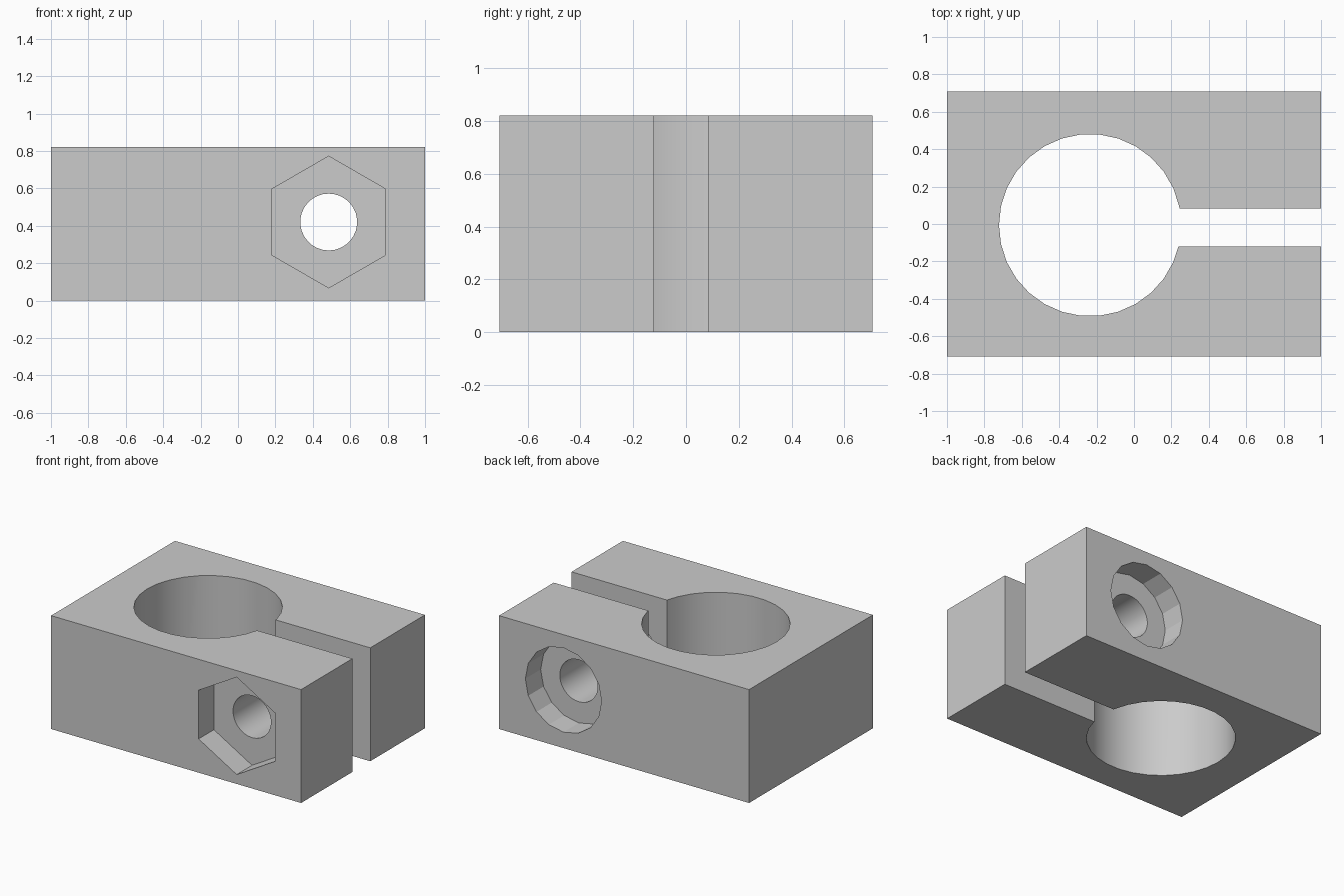
import bpy
from math import pi, radians

cube = bpy.data.objects.get("Cube")
if cube:
    bpy.data.objects.remove(cube, do_unlink=True)

LENGTH, DEPTH, HEIGHT = 2.0, 1.415, 0.82
BOLT_X, BOLT_Z = 0.485, 0.42
POCKET = 0.175


def box(name, size, location):
    bpy.ops.mesh.primitive_cube_add(size=1, location=location)
    obj = bpy.context.object
    obj.name = name
    obj.scale = size
    bpy.ops.object.transform_apply(location=False, rotation=False, scale=True)
    return obj


def prism(name, sides, radius, length, location, rotation):
    bpy.ops.mesh.primitive_cylinder_add(
        vertices=sides, radius=radius, depth=length, location=location, rotation=rotation)
    obj = bpy.context.object
    obj.name = name
    return obj


def across(name, sides, radius, y, length):
    """Prism lying along the bolt axis, with a corner at the top."""
    return prism(name, sides, radius, length, (BOLT_X, y, BOLT_Z), (pi / 2, 0, 0))


# Clamp body
body = box("clamp_block", (LENGTH, DEPTH, HEIGHT), (0, 0, HEIGHT / 2))

# Rod bore, clamping slot, bolt hole, hexagonal nut pocket, round head pocket
cutters = [
    prism("rod_bore", 30, 0.487, 2, (-0.235, -0.006, HEIGHT / 2), (0, 0, pi / 2 * 2)),
    box("clamping_slot", (1.5, 0.204, 2), (0.65, -0.019, HEIGHT / 2)),
    across("bolt_hole", 30, 0.152, 0, 2),
    across("nut_pocket", 6, 0.352, -DEPTH / 2, 2 * POCKET),
    across("head_pocket", 16, 0.305, DEPTH / 2, 2 * POCKET),
]
# Turn the bore so that a corner points along x
cutters[0].rotation_euler.z = pi / 2

for cutter in cutters:
    cutter.hide_render = True
    cut = body.modifiers.new(cutter.name, "BOOLEAN")
    cut.operation = "DIFFERENCE"
    cut.solver = "EXACT"
    cut.object = cutter

# Bake the cuts and drop the cutters
bpy.ops.object.select_all(action="DESELECT")
body.select_set(True)
bpy.context.view_layer.objects.active = body
for cutter in cutters:
    bpy.ops.object.modifier_apply(modifier=cutter.name)
    bpy.data.objects.remove(cutter, do_unlink=True)

# Plain grey finish
grey = bpy.data.materials.new("plain_grey")
grey.use_nodes = True
colour = (0.6, 0.6, 0.6, 1)
grey.diffuse_color = colour
grey.node_tree.nodes["Principled BSDF"].inputs["Base Color"].default_value = colour
body.data.materials.clear()
body.data.materials.append(grey)

bpy.ops.object.shade_smooth_by_angle(angle=radians(20))
